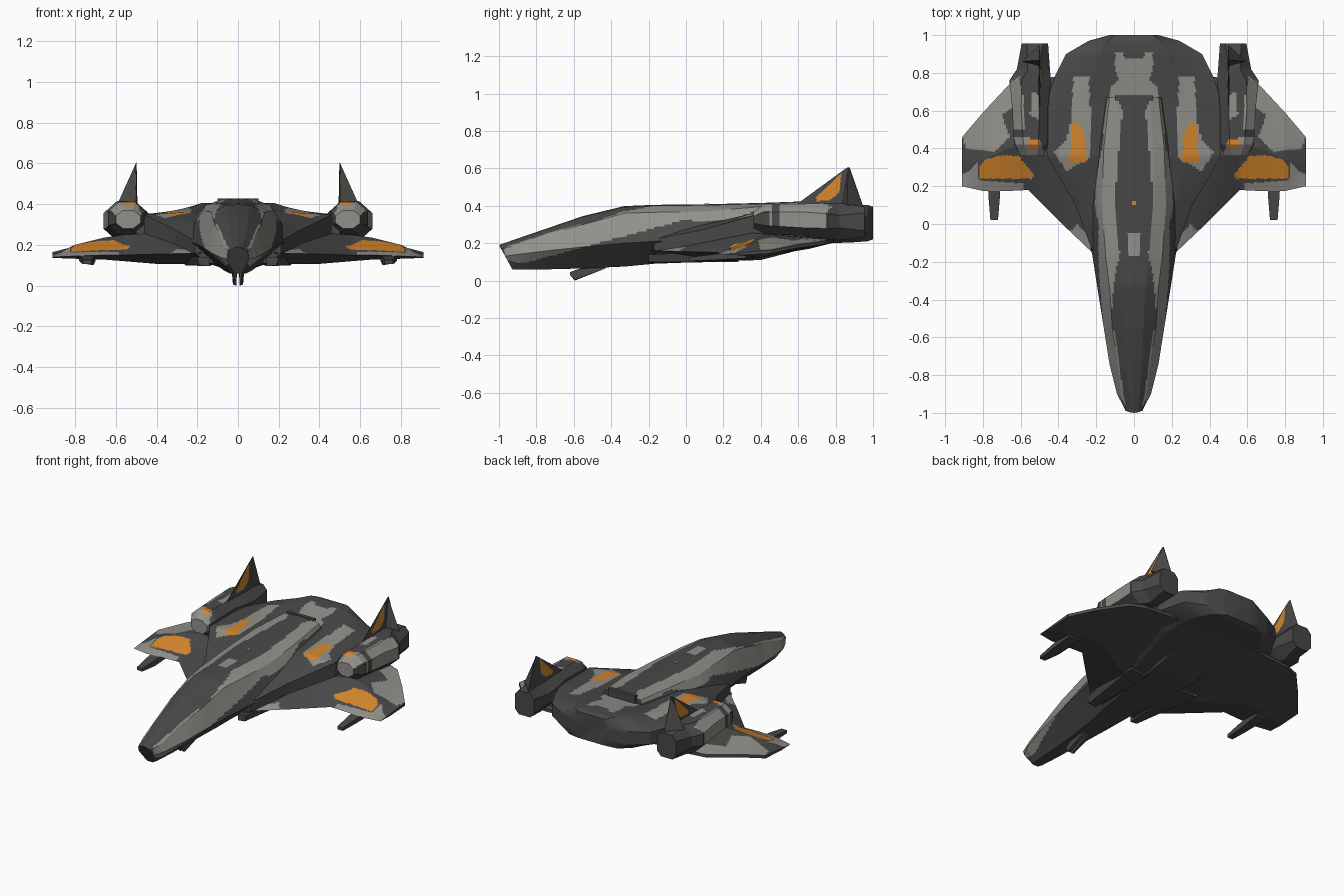
import bpy, bmesh, math
from mathutils import Vector

if "Cube" in bpy.data.objects:
    bpy.data.objects.remove(bpy.data.objects["Cube"])


def material(name, rgb):
    m = bpy.data.materials.new(name)
    m.diffuse_color = (*rgb, 1)
    m.use_nodes = True
    m.node_tree.nodes["Principled BSDF"].inputs["Base Color"].default_value = m.diffuse_color
    return m


MATS = [material("dark_grey", (0.066, 0.066, 0.067)),
        material("light_grey", (0.29, 0.28, 0.255)),
        material("orange", (0.66, 0.24, 0.025))]
DARK, LIGHT, ORANGE = 0, 1, 2


def inside(poly, u, v):
    hit = False
    for (a, b), (c, d) in zip(poly, poly[1:] + poly[:1]):
        if (b > v) != (d > v) and u < (c - a) * (v - b) / (d - b) + a:
            hit = not hit
    return hit


def loft(name, rings, paint=None, mirror=False, step=0.014):
    """Skin through closed rings, finely divided so that paint edges stay crisp."""
    rings = [[Vector(p) for p in r] for r in rings]
    n = len(rings[0])
    cuts = [1] * n
    if paint:
        cuts = [max(1, math.ceil(max((r[i] - r[(i + 1) % n]).length for r in rings) / step))
                for i in range(n)]

    def fine(r):
        return [r[i].lerp(r[(i + 1) % n], k / cuts[i]) for i in range(n) for k in range(cuts[i])]
    fr = [fine(r) for r in rings]
    rows = [fr[0]]
    for a, b in zip(fr, fr[1:]):
        m = math.ceil(max((p - q).length for p, q in zip(a, b)) / step) if paint else 1
        rows += [[p.lerp(q, k / m) for p, q in zip(a, b)] for k in range(1, m + 1)]
    bm = bmesh.new()
    vs = [[bm.verts.new(p) for p in r] for r in rows]
    for a, b in zip(vs, vs[1:]):
        for i in range(len(a)):
            j = (i + 1) % len(a)
            bm.faces.new((a[i], a[j], b[j], b[i]))
    bm.faces.new(vs[0][::-1])
    bm.faces.new(vs[-1])
    bmesh.ops.remove_doubles(bm, verts=bm.verts, dist=1e-5)
    bmesh.ops.recalc_face_normals(bm, faces=bm.faces)
    if paint:
        for f in bm.faces:
            f.normal_update()
            c = f.calc_center_median()
            f.material_index = paint(abs(c.x), c.y, c.z, f.normal)
    me = bpy.data.meshes.new(name)
    bm.to_mesh(me)
    bm.free()
    for m in MATS:
        me.materials.append(m)
    ob = bpy.data.objects.new(name, me)
    bpy.context.collection.objects.link(ob)
    if mirror:
        ob.modifiers.new("mirror", 'MIRROR')
    bpy.ops.object.select_all(action='DESELECT')
    ob.select_set(True)
    bpy.context.view_layer.objects.active = ob
    bpy.ops.object.shade_smooth_by_angle(angle=math.radians(22))
    return ob


def both_sides(half):
    """Close a half section that runs from the top to the bottom centre."""
    return half + [(-x, y, z) for x, y, z in half[-2:0:-1]]


def box(name, x0, x1, y0, y1, z0, z1, mirror=False, mat=DARK):
    ob = loft(name, [[(x0, y, z0), (x1, y, z0), (x1, y, z1), (x0, y, z1)] for y in (y0, y1)],
              mirror=mirror)
    for p in ob.data.polygons:
        p.material_index = mat
    return ob


# Fuselage: y, top z, top w, shoulder z, w, middle z, w, bottom z, w
STRIPE = [(.045, -.97), (.07, -.8), (.09, -.65), (.12, -.5), (.105, -.3), (.075, -.16), (.09, -.05),
          (.1, .1), (.09, .3), (.08, .4), (.06, .6), (.1, .69), (.14, .69), (.17, .4), (.21, .2),
          (.25, 0), (.24, -.17), (.21, -.4), (.18, -.65), (.15, -.8), (.1, -.97)]


def paint_fuselage(x, y, z, n):
    if inside(STRIPE, x, y) and z > min(.07 + .27 * (y + .95), .32):
        return LIGHT
    return LIGHT if x < .03 and -.17 < y < -.05 and n.z > 0 else DARK


rings = []
for y, zt, wt, zs, ws, zm, wm, zb, wb in [
        (-1, .19, .02, .17, .045, .13, .055, .06, .02),
        (-.9, .225, .03, .19, .07, .14, .09, .06, .03),
        (-.74, .28, .04, .25, .085, .16, .13, .06, .04),
        (-.55, .345, .05, .30, .115, .18, .16, .065, .05),
        (-.33, .398, .06, .36, .13, .20, .195, .075, .07),
        (-.17, .405, .08, .365, .15, .21, .22, .09, .09),
        (.1, .408, .10, .37, .17, .22, .27, .10, .12),
        (.4, .415, .10, .395, .16, .24, .27, .11, .15),
        (.67, .425, .09, .405, .13, .27, .2, .18, .15)]:
    half = [(0, y, zt), (wt, y, zt - .005), (ws, y, zs), (wm, y, zm), (wb, y, zb), (0, y, zb)]
    if y == -1:      # raked nose face
        half = [(a, b + (zt - c) * .55, c) for a, b, c in half]
    rings.append(both_sides(half))
loft("fuselage", rings, paint_fuselage)

# Wide rear body: y, deck w, deck z, edge w, edge z, lower edge z, belly w, belly z
BODY_ORANGE = [(.33, .52), (.30, .54), (.265, .49), (.25, .35), (.26, .33), (.345, .32)]
BODY_LIGHT = [(.24, .78), (.32, .78), (.33, .55), (.36, .45), (.42, .38), (.36, .28), (.23, .35), (.23, .6)]
TAIL_LIGHT = [(-.1, .66), (.13, .66), (.12, .73), (.08, .77), (.1, .82), (.1, .91), (.06, .91),
              (.05, .87), (-.1, .87)]


def paint_body(x, y, z, n):
    if n.z < .2:
        return DARK
    if inside(BODY_ORANGE, x, y):
        return ORANGE
    return LIGHT if inside(BODY_LIGHT, x, y) or inside(TAIL_LIGHT, x, y) else DARK


rings = []
for y, a, zt, b, ze, zl, c, zb in [
        (-.17, .15, .25, .21, .22, .16, .15, .11), (.1, .22, .30, .31, .275, .18, .2, .10),
        (.36, .26, .36, .46, .348, .20, .25, .12), (.66, .25, .375, .46, .35, .22, .3, .17),
        (.78, .22, .39, .42, .345, .24, .28, .2), (.9, .18, .405, .36, .34, .26, .24, .205),
        (.97, .14, .405, .24, .34, .25, .18, .21), (1, .1, .395, .13, .34, .26, .1, .22)]:
    rings.append(both_sides([(0, y, zt), (a, y, zt), (b, y, ze), (b, y, zl), (c, y, zb), (0, y, zb)]))
loft("rear_body", rings, paint_body)

# Wings: x, leading y, trailing y, leading z, top z, bottom z
WING_ORANGE = [(.82, .30), (.79, .34), (.7, .365), (.61, .36), (.53, .26), (.54, .24), (.82, .24)]
WING_LIGHT = [(.91, .47), (.67, .74), (.6, .75), (.6, .64), (.7, .58), (.66, .46), (.74, .38), (.89, .40)]
WING_EDGE = [(.58, .15), (.92, .15), (.92, .26), (.87, .28), (.83, .33), (.82, .23), (.58, .215)]
ROOT_LIGHT = [(.23, -.15), (.34, -.04), (.3, 0), (.24, -.06)]


def paint_wing(x, y, z, n):
    if n.z < .1:
        return DARK
    if inside(WING_ORANGE, x, y):
        return ORANGE
    return LIGHT if any(inside(p, x, y) for p in (WING_LIGHT, WING_EDGE, ROOT_LIGHT)) else DARK


rings = []
for x, yl, yt, zl, zt, zb in [(.18, -.19, .8, .16, .25, .105), (.38, 0, .78, .155, .26, .105),
                              (.56, .18, .77, .15, .25, .12), (.66, .175, .74, .15, .235, .128),
                              (.8, .175, .59, .145, .2, .132), (.91, .2, .46, .14, .15, .136)]:
    c = yt - yl
    rings.append([(x, yl, zl), (x, yl + .4 * c, zt), (x, yt, (zt + zl) / 2 + .02),
                  (x, yt, (zt + zl) / 2), (x, yl + .35 * c, zb)])
loft("wing", rings, paint_wing, True)

# Wing guns
loft("wing_gun", [[(.72, .02, .105), (.76, .02, .105), (.76, .02, .125), (.72, .02, .125)],
                  [(.71, .14, .1), (.77, .14, .11), (.77, .14, .14), (.71, .14, .14)],
                  [(.70, .32, .12), (.78, .32, .12), (.78, .32, .16), (.70, .32, .16)]], mirror=True)

# Nacelles: eight-sided pods, y, inner x, outer x, bottom z, top z, corner cut
NAC_LIGHT = [[(.58, .5), (.68, .5), (.68, .73), (.61, .78), (.58, .65)],
             [(.47, .36), (.6, .36), (.64, .46), (.5, .45)], [(.5, .55), (.55, .58), (.54, .7), (.5, .68)]]


def paint_nacelle(x, y, z, n):
    if n.z > .3 and .5 < x < .56 and .405 < y < .44:
        return ORANGE
    return LIGHT if n.z > -.3 and z > .27 and any(inside(p, x, y) for p in NAC_LIGHT) else DARK


rings = []
for y, x0, x1, z0, z1, cut in [(.36, .48, .6, .28, .37, .3), (.42, .455, .635, .25, .41, .28),
                               (.62, .455, .645, .24, .41, .25), (.76, .44, .66, .22, .415, .3),
                               (.82, .445, .62, .215, .415, .33), (.955, .455, .595, .235, .395, .2)]:
    dx, dz = (x1 - x0) * cut, (z1 - z0) * cut
    rings.append([(x0 + dx, y, z0), (x1 - dx, y, z0), (x1, y, z0 + dz), (x1, y, z1 - dz),
                  (x1 - dx, y, z1), (x0 + dx, y, z1), (x0, y, z1 - dz), (x0, y, z0 + dz)])
loft("nacelle", rings, paint_nacelle, True)

# Nacelle pylon to the body
box("pylon", .36, .5, .4, .74, .23, .33, True)

# Tail fins: upright blade, orange on both sides, with a sloped rear brace
FIN_ORANGE = [(.69, .44), (.83, .575), (.82, .47), (.77, .43), (.7, .425)]


def paint_fin(x, y, z, n):
    return ORANGE if inside(FIN_ORANGE, y, z) else DARK


loft("tail_fin", [[(.5, .58, .4), (.506, .8, .4), (.5, .95, .39), (.494, .8, .4)],
                  [(.5, .862, .605), (.502, .868, .605), (.5, .875, .605), (.498, .868, .605)]],
     paint_fin, True, 0.01)
loft("fin_brace", [[(.5, .835, .4), (.59, .86, .405), (.5, .95, .39)],
                   [(.499, .864, .6), (.502, .868, .6), (.499, .872, .6)]], mirror=True)

# Belly intakes, chin guns and spine light
loft("belly_intake", [[(.14, -.2, .095), (.19, -.2, .1), (.2, -.2, .14), (.14, -.2, .14)],
                      [(.13, .28, .10), (.26, .28, .10), (.28, .28, .15), (.13, .28, .15)]], mirror=True)
loft("chin_gun", [[(.008, -.62, .03), (.018, -.62, .03), (.018, -.62, .045), (.008, -.62, .045)],
                  [(.008, -.595, 0), (.025, -.595, .005), (.025, -.58, .06), (.008, -.58, .06)],
                  [(.005, -.43, .065), (.03, -.43, .065), (.03, -.43, .1), (.005, -.43, .1)]], mirror=True)
box("spine_light", -.011, .011, .1, .122, .405, .411, mat=ORANGE)
box("spine_step", -.1, .1, .655, .68, .37, .428)
